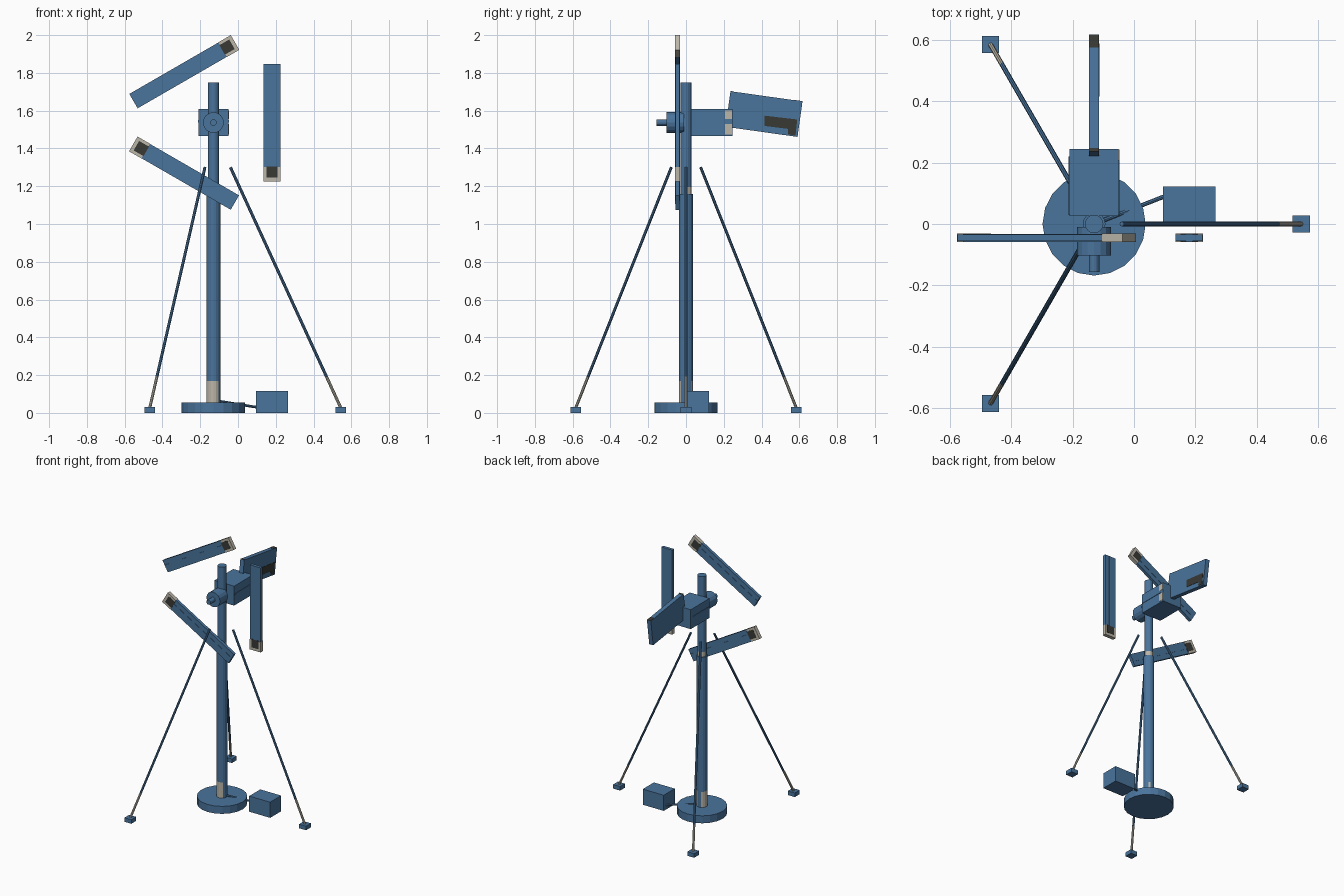
import bpy, bmesh, math
from mathutils import Vector, Matrix

if "Cube" in bpy.data.objects:
    bpy.data.objects.remove(bpy.data.objects["Cube"])


def material(name, rgb):
    m = bpy.data.materials.new(name)
    m.diffuse_color = (*rgb, 1)
    m.use_nodes = True
    m.node_tree.nodes["Principled BSDF"].inputs["Base Color"].default_value = m.diffuse_color
    return m


BLUE = material("steel blue", (0.068, 0.175, 0.335))
BEIGE = material("pale beige", (0.50, 0.47, 0.40))
DARK = material("charcoal", (0.04, 0.04, 0.036))


def finish(name, bm, mats, matrix=None):
    bmesh.ops.recalc_face_normals(bm, faces=bm.faces)
    me = bpy.data.meshes.new(name)
    bm.to_mesh(me)
    bm.free()
    ob = bpy.data.objects.new(name, me)
    for m in mats:
        me.materials.append(m)
    if matrix is not None:
        ob.matrix_world = matrix
    bpy.context.collection.objects.link(ob)
    return ob


def box(name, lo, hi, mat=BLUE, matrix=None):
    lo, hi = Vector(lo), Vector(hi)
    bm = bmesh.new()
    bmesh.ops.create_cube(bm, size=1)
    for v in bm.verts:
        v.co = Vector([(lo[i] + hi[i]) / 2 + v.co[i] * (hi[i] - lo[i]) for i in range(3)])
    return finish(name, bm, [mat], matrix)


def rod(name, a, b, r, sides=16, mat=BLUE):
    a, b = Vector(a), Vector(b)
    d = b - a
    bm = bmesh.new()
    bmesh.ops.create_cone(bm, cap_ends=True, segments=sides, radius1=r, radius2=r, depth=d.length)
    m = Matrix.Translation((a + b) / 2) @ d.to_track_quat('Z', 'Y').to_matrix().to_4x4()
    bmesh.ops.transform(bm, matrix=m, verts=bm.verts)
    return finish(name, bm, [mat, BEIGE])


PX, HZ = -0.13, 1.537      # mast axis, rotor height

# base disc and two-stage mast with pale worn bands
rod("base_disc", (PX, 0, 0), (PX, 0, 0.055), 0.168, 20)
low = rod("mast_foot_band", (PX, 0, 0.05), (PX, 0, 0.17), 0.037)
for p in low.data.polygons:
    p.material_index = 1 if p.normal.x < 0.6 and p.normal.y < 0.95 and abs(p.normal.z) < 0.5 else 0
rod("lower_mast", (PX, 0, 0.17), (PX, 0, 1.16), 0.037)
collar = rod("mast_collar_band", (PX, 0, 1.16), (PX, 0, 1.195), 0.03)
for p in collar.data.polygons:
    p.material_index = 1 if p.normal.y > 0 else 0
rod("upper_mast", (PX, 0, 1.195), (PX, 0, 1.75), 0.03)

# three guy wires with anchor blocks
for i in range(3):
    a = math.radians(120 * i)
    c, s = math.cos(a), math.sin(a)
    top = Vector((PX + 0.09 * c, 0.09 * s, 1.30))
    x, y = PX + 0.675 * c, 0.675 * s
    foot = Vector((x, y, 0.025))
    mid = foot.lerp(top, 0.13)
    rod(f"guy_wire_{i + 1}", mid, top, 0.008, 8)
    rod(f"guy_wire_end_{i + 1}", foot, mid, 0.008, 8, BEIGE)
    box(f"anchor_block_{i + 1}", (x - 0.028, y - 0.028, 0), (x + 0.028, y + 0.028, 0.03))

# battery box and cable
box("battery_box", (0.095, -0.005, 0), (0.265, 0.123, 0.115))
rod("cable", (-0.10, 0.012, 0.062), (0.13, 0.102, 0.025), 0.007, 8)

# generator housing with side ridges and pale rear edge
box("generator_housing", (PX - 0.08, 0.026, 1.465), (PX + 0.08, 0.245, 1.608))
for s in (-1, 1):
    x = PX + s * 0.08
    box("housing_ridge", (x - 0.003, 0.03, 1.538), (x + 0.003, 0.22, 1.55))
x = PX + 0.08
for z0, z1 in ((1.475, 1.53), (1.555, 1.6)):
    box("housing_edge_mark", (x - 0.002, 0.207, z0), (x + 0.002, 0.243, z1), BEIGE)

# hub and shaft
rod("rotor_hub", (PX, -0.01, HZ), (PX, -0.102, HZ), 0.055)
rod("rotor_shaft", (PX, -0.1, HZ), (PX, -0.157, HZ), 0.017, 12)

# three blades standing across their radius, each with a spar and a worn tip
for i in range(3):
    m = Matrix.Translation((PX, -0.045, HZ)) @ Matrix.Rotation(math.radians(-120 * i), 4, 'Y')
    R, L, W, T = 0.31, 0.31, 0.044, 0.011
    box(f"blade_{i + 1}", (R - W, -T, -L), (R + W, T, L), BLUE, m)
    box(f"blade_spar_{i + 1}", (R - 0.01, -0.013, -L + 0.001), (R + 0.01, 0.013, L - 0.001), BLUE, m)
    box(f"blade_tip_mark_{i + 1}", (R - W - 0.001, -0.0135, -L - 0.001),
        (R + W + 0.001, 0.0135, -L + 0.022), BEIGE, m)
    for s in (-1, 1):
        xe = R + s * 0.037
        box(f"blade_tip_edge_{i + 1}", (xe - 0.008, -0.0135, -L + 0.022),
            (xe + 0.008, 0.0135, -L + 0.075), BEIGE, m)
    box(f"blade_tip_centre_{i + 1}", (R - 0.029, -0.0138, -L + 0.018),
        (R + 0.029, 0.0138, -L + 0.078), DARK, m)

# tilted tail vane with dark patches
m = Matrix.Translation((PX, 0.413, 1.582)) @ Matrix.Rotation(math.radians(-8), 4, 'X')
box("tail_vane", (-0.016, -0.1925, -0.095), (0.016, 0.1925, 0.095), BLUE, m)
bm = bmesh.new()
outline = [(0.005, -0.008), (0.178, -0.004), (0.181, -0.09), (0.14, -0.088), (0.138, -0.06), (0.012, -0.062)]
f = bm.faces.new([bm.verts.new((0.015, y, z)) for y, z in outline])
ext = bmesh.ops.extrude_face_region(bm, geom=[f])["geom"]
bmesh.ops.translate(bm, vec=(0.003, 0, 0), verts=[v for v in ext if isinstance(v, bmesh.types.BMVert)])
finish("tail_side_patch", bm, [DARK], m)
box("tail_top_patch", (-0.0155, 0.15, 0.093), (0.0155, 0.192, 0.0965), DARK, m)
box("tail_root_patch", (-0.0155, -0.192, 0.093), (0.0155, -0.18, 0.0965), DARK, m)
